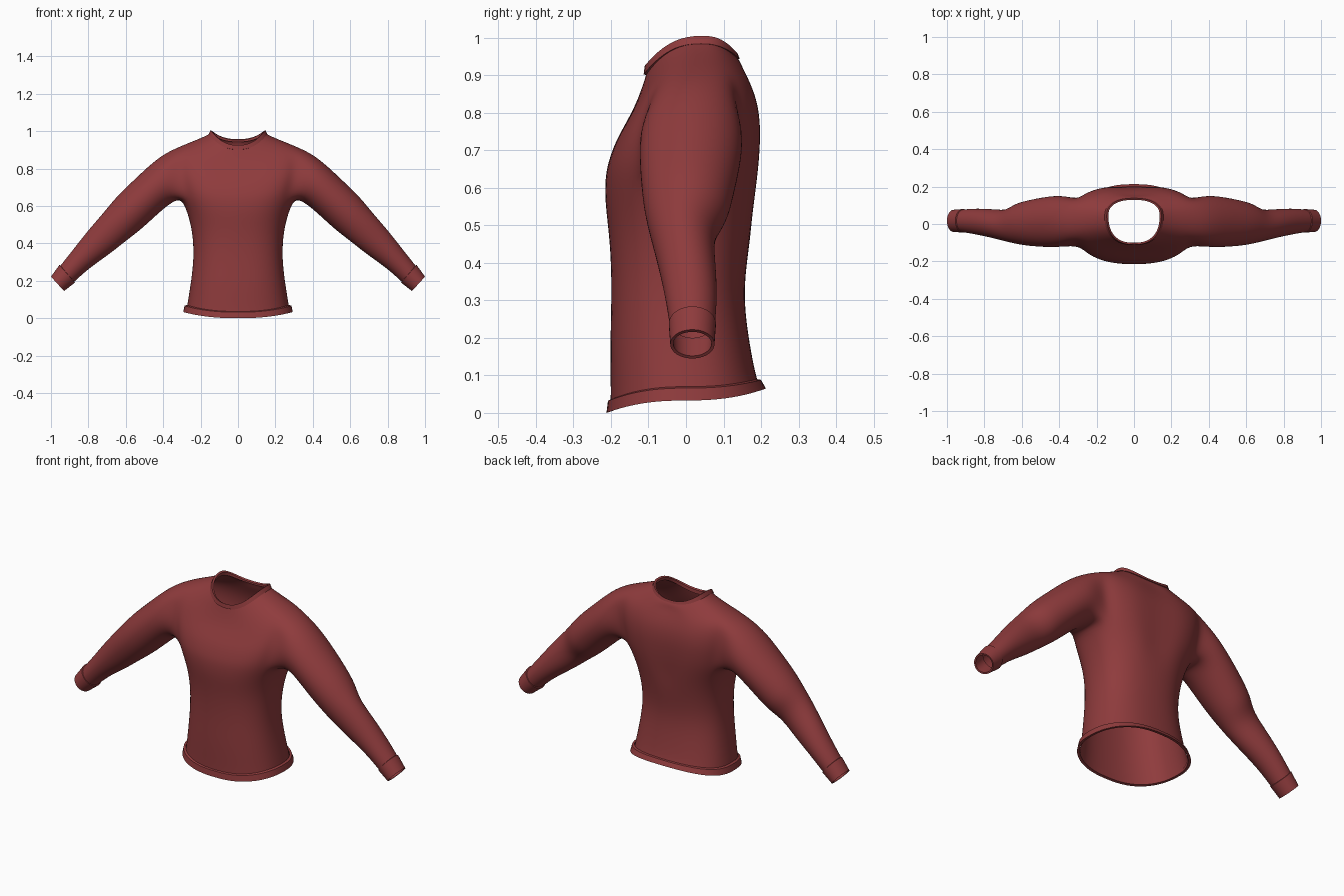
import bpy, bmesh, math
from math import cos, sin, pi, radians

cube = bpy.data.objects.get("Cube")
if cube:
    bpy.data.objects.remove(cube, do_unlink=True)

fabric = bpy.data.materials.new("dark_red_fabric")
fabric.use_nodes = True
RED = (0.275, 0.044, 0.046, 1)
fabric.diffuse_color = RED
fabric.node_tree.nodes["Principled BSDF"].inputs["Base Color"].default_value = RED


def spow(v, n):
    return math.copysign(abs(v) ** (2 / n), v)


def torso_ring(spec, count, dent=0.0):
    """Rounded ring: half width, front/middle/back y, side/front/back z, squareness."""
    rx, yf, ym, yb, zs, zf, zb, n = spec
    pts = []
    for k in range(count):
        a = 2 * pi * k / count
        c, s = cos(a), sin(a)
        y_half, z_end = (yb - ym, zb) if s > 0 else (ym - yf, zf)
        y = ym + y_half * spow(s, n)
        if s > 0.99:
            y -= dent
        pts.append((rx * spow(c, n), y, zs + (z_end - zs) * s * s))
    return pts


def sleeve_ring(spec, count, side, grow=1.0):
    """Oval ring between an upper and a lower point, with front and back y."""
    ux, uz, lx, lz, yf, yb = spec
    mx, mz, my = (ux + lx) / 2, (uz + lz) / 2, (yf + yb) / 2
    pts = []
    for k in range(count):
        a = 2 * pi * k / count
        c, s = cos(a) * grow, sin(a) * grow
        pts.append((side * (mx + (ux - mx) * c), my - (yb - yf) / 2 * s, mz + (uz - mz) * c))
    return pts


def bridge(bm, lower, upper, skip=lambda k: False):
    n = len(lower)
    for k in range(n):
        if not skip(k):
            j = (k + 1) % n
            bm.faces.new((lower[k], lower[j], upper[j], upper[k]))


def finish(bm, name):
    bmesh.ops.recalc_face_normals(bm, faces=bm.faces)
    mesh = bpy.data.meshes.new(name)
    bm.to_mesh(mesh)
    bm.free()
    mesh.materials.append(fabric)
    obj = bpy.data.objects.new(name, mesh)
    bpy.context.collection.objects.link(obj)
    bpy.ops.object.select_all(action="DESELECT")
    obj.select_set(True)
    bpy.context.view_layer.objects.active = obj
    return obj


def band(name, rings):
    """Trim strip lofted through a closed cross-section."""
    bm = bmesh.new()
    loops = [[bm.verts.new(p) for p in r] for r in rings]
    for a, b in zip(loops, loops[1:] + loops[:1]):
        bridge(bm, a, b)
    finish(bm, name)
    bpy.ops.object.shade_smooth_by_angle(angle=radians(50))


# Torso rings from hem to neck
TORSO = [
    (.278, -.203, 0, .198, .04, .012, .072, 2.4),
    (.272, -.202, 0, .187, .08, .06, .10, 2.4),
    (.252, -.204, -.01, .166, .20, .19, .21, 2.4),
    (.237, -.199, -.02, .153, .33, .33, .33, 2.4),
    (.245, -.204, -.01, .173, .46, .46, .46, 2.4),
    (.270, -.218, 0, .19, .56, .56, .56, 2.5),
    (.303, -.217, .01, .20, .64, .63, .64, 2.7),
    (.320, -.208, .012, .205, .71, .67, .70, 2.8),
    (.335, -.190, .015, .207, .78, .72, .76, 2.8),
    (.345, -.165, .02, .20, .85, .765, .82, 2.7),
    (.335, -.140, .025, .182, .91, .81, .87, 2.6),
    (.260, -.122, .03, .162, .94, .855, .91, 2.4),
    (.190, -.112, .038, .147, .968, .885, .935, 2.4),
    (.150, -.106, .04, .135, .988, .905, .948, 2.4),
]
LOW, TOP = 6, 10      # rows bounding the armhole
COLS = 24

# Sleeve rings from shoulder to wrist
SLEEVE = [
    (.425, .863, .345, .625, -.124, .155),
    (.55, .745, .405, .58, -.124, .145),
    (.64, .66, .49, .50, -.117, .126),
    (.69, .60, .55, .45, -.108, .112),
    (.735, .545, .61, .405, -.095, .072),
    (.81, .46, .69, .34, -.075, .079),
    (.89, .355, .80, .265, -.055, .084),
    (.955, .275, .88, .19, -.043, .077),
    (.99, .227, .925, .15, -.038, .072),
]

# Torso with open armholes
bm = bmesh.new()
rows = []
for i, spec in enumerate(TORSO):
    dent = 0.014 if 4 < i < 12 else 0
    rows.append([bm.verts.new(p) for p in torso_ring(spec, COLS, dent)])
for i in range(len(rows) - 1):
    in_hole = LOW <= i < TOP
    bridge(bm, rows[i], rows[i + 1], lambda k: in_hole and (k + 2) % 12 < 4)

# Armhole outline in order: top middle, front, bottom, back
outline = [(TOP, 0), (TOP, -1)]
outline += [(r, -2) for r in range(TOP, LOW, -1)]
outline += [(LOW, d) for d in range(-2, 2)]
outline += [(r, 2) for r in range(LOW, TOP)]
outline += [(TOP, 2), (TOP, 1)]

# Sleeves grown from the armholes
for side in (1, -1):
    middle = 0 if side > 0 else COLS // 2
    previous = [rows[r][(middle + side * d) % COLS] for r, d in outline]
    for spec in SLEEVE:
        ring = [bm.verts.new(p) for p in sleeve_ring(spec, len(outline), side, 1.02)]
        bridge(bm, previous, ring)
        previous = ring
bmesh.ops.delete(bm, geom=[v for v in bm.verts if not v.link_faces], context="VERTS")
body = finish(bm, "shirt_body")
body.modifiers.new("smooth_cloth", "SUBSURF").levels = 2
body.modifiers["smooth_cloth"].render_levels = 2
bpy.ops.object.shade_smooth()

# Hem and collar trims
HEM = [
    (.274, -.200, 0, .188, .070, .036, .090, 2.4),
    (.286, -.208, 0, .200, .066, .032, .088, 2.4),
    (.293, -.212, 0, .213, .033, 0, .065, 2.4),
    (.280, -.200, 0, .198, .034, .004, .066, 2.4),
]
COLLAR = [
    (.157, -.113, .04, .143, .984, .902, .944, 2.4),
    (.146, -.110, .045, .138, 1.005, .925, .957, 2.4),
    (.137, -.101, .045, .129, 1.0, .920, .952, 2.4),
    (.141, -.100, .04, .129, .982, .900, .942, 2.4),
]
band("hem", [torso_ring(s, 72) for s in HEM])
band("collar", [torso_ring(s, 64) for s in COLLAR])

# Cuffs
CUFF = [
    (.945, .280, .877, .200, -.038, .072),
    (.955, .284, .872, .190, -.046, .080),
    (1.0, .222, .930, .145, -.042, .076),
    (.993, .216, .935, .152, -.034, .068),
]
for side, label in ((1, "left"), (-1, "right")):
    band(label + "_cuff", [sleeve_ring(s, 40, side) for s in CUFF])
